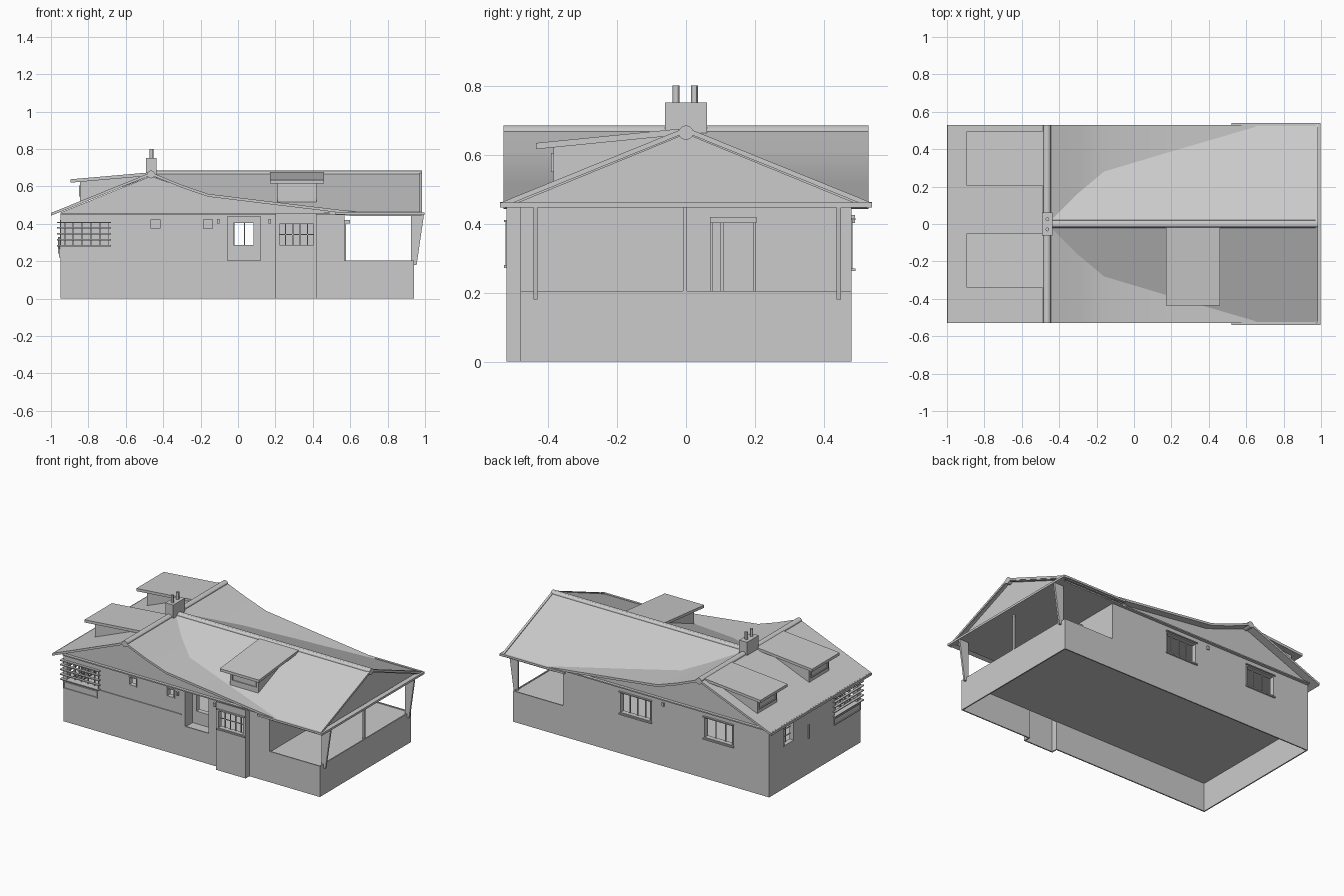
import bpy
import bmesh
from mathutils import Matrix, Vector

old = bpy.data.objects.get("Cube")
if old:
    bpy.data.objects.remove(old)

GREY = (0.6, 0.6, 0.6, 1)
plaster = bpy.data.materials.new("mid grey")
plaster.use_nodes = True
plaster.diffuse_color = GREY
for node in plaster.node_tree.nodes:
    if node.type == 'BSDF_PRINCIPLED':
        node.inputs["Base Color"].default_value = GREY


def finish(name, bm):
    bmesh.ops.recalc_face_normals(bm, faces=bm.faces)
    me = bpy.data.meshes.new(name)
    bm.to_mesh(me)
    bm.free()
    me.materials.append(plaster)
    ob = bpy.data.objects.new(name, me)
    bpy.context.scene.collection.objects.link(ob)
    return ob


def smooth(ob):
    bpy.ops.object.select_all(action='DESELECT')
    bpy.context.view_layer.objects.active = ob
    ob.select_set(True)
    bpy.ops.object.shade_smooth_by_angle()


def boxes(name, spans):
    """One object from boxes given as ((x0, x1), (y0, y1), (z0, z1))."""
    bm = bmesh.new()
    for span in spans:
        mid = Vector([(a + b) / 2 for a, b in span])
        size = Vector([abs(b - a) for a, b in span])
        bmesh.ops.create_cube(bm, size=1, matrix=Matrix.Translation(mid) @ Matrix.Diagonal(size.to_4d()))
    return finish(name, bm)


def prism(name, pts, axis, a, b):
    """Extrude a profile in xz (axis 'y') or yz (axis 'x') from a to b."""
    bm = bmesh.new()
    place = (lambda u, v, w: (u, w, v)) if axis == 'y' else (lambda u, v, w: (w, u, v))
    lo = [bm.verts.new(place(u, v, a)) for u, v in pts]
    hi = [bm.verts.new(place(u, v, b)) for u, v in pts]
    n = len(pts)
    bm.faces.new(lo)
    bm.faces.new(hi[::-1])
    for i in range(n):
        bm.faces.new((lo[i], lo[(i + 1) % n], hi[(i + 1) % n], hi[i]))
    return finish(name, bm)


def strip(pts, thick):
    return pts + [(u, v - thick) for u, v in reversed(pts)]


def rod(name, p, q, r, sides=12):
    p, q = Vector(p), Vector(q)
    bm = bmesh.new()
    turn = (q - p).to_track_quat('Z', 'Y').to_matrix().to_4x4()
    bmesh.ops.create_cone(bm, cap_ends=True, segments=sides, radius1=r, radius2=r,
                          depth=(q - p).length, matrix=Matrix.Translation((p + q) / 2) @ turn)
    smooth(finish(name, bm))


def cut(ob, spans):
    """Cut box-shaped openings out of a wall."""
    cutter = boxes("opening_cutter", spans)
    cutter.hide_render = True
    mod = ob.modifiers.new("openings", 'BOOLEAN')
    mod.operation, mod.solver, mod.object = 'DIFFERENCE', 'EXACT', cutter
    bpy.context.view_layer.objects.active = ob
    bpy.ops.object.modifier_apply(modifier=mod.name)
    bpy.data.objects.remove(cutter)


def window(name, axis, span, zs, face, out, bars=3, rails=1, sill=0.0):
    """Frame, mullions and optional sill around an opening on a wall plane."""
    (a, b), (c, d), t = span, zs, 0.006
    depth = (face - out * 0.03, face + out * 0.003)
    parts = [((a, b), depth, (c, c + t)), ((a, b), depth, (d - t, d)),
             ((a, a + t), depth, (c, d)), ((b - t, b), depth, (c, d))]
    thin = (face - out * 0.026, face - out * 0.02)
    for i in range(1, bars):
        m = a + (b - a) * i / bars
        parts.append(((m - 0.003, m + 0.003), thin, (c, d)))
    for i in range(1, rails):
        m = c + (d - c) * i / rails
        parts.append(((a, b), thin, (m - 0.002, m + 0.002)))
    if sill:
        ledge = (face, face + out * sill)
        parts += [((a - 0.005, b + 0.005), ledge, (c - 0.008, c)),
                  ((a - 0.005, b + 0.005), ledge, (d, d + 0.006))]
    if axis == 'y':
        parts = [(v, u, z) for u, v, z in parts]
    boxes(name, parts)


# Long walls with the curved gable outline
outline = [(-0.95, 0), (0.94, 0), (0.94, 0.205), (0.57, 0.205), (0.57, 0.458),
           (-0.16, 0.545), (-0.465, 0.655), (-0.95, 0.46)]
front = prism("front_wall", outline, 'y', -0.48, -0.472)
back = prism("back_wall", outline, 'y', 0.472, 0.48)
left_end = boxes("bedroom_end_wall", [((-0.95, -0.942), (-0.473, 0.473), (0, 0.46))])
boxes("porch_end_wall", [((0.932, 0.94), (-0.473, 0.473), (0, 0.205))])
porch_wall = boxes("porch_inner_wall", [((0.56, 0.57), (-0.473, 0.473), (0.19, 0.455))])
boxes("floor", [((-0.945, 0.935), (-0.475, 0.475), (0.19, 0.2))])
boxes("ceiling", [((-0.945, 0.97), (-0.5, 0.5), (0.447, 0.455))])

# Hollow projecting bay and recessed entrance
bay = boxes("front_bay", [((0.2, 0.42), (-0.52, -0.512), (0, 0.455))])
boxes("bay_sides", [(s, (-0.513, -0.473), (0, 0.455)) for s in ((0.2, 0.208), (0.412, 0.42))])
entry = boxes("entrance_panel", [((-0.06, 0.125), (-0.4, -0.392), (0.195, 0.45))])
boxes("entrance_jambs", [(s, (-0.475, -0.395), (0.195, 0.45))
                         for s in ((-0.063, -0.055), (0.12, 0.128))])

# Openings
through = (-0.6, -0.3)
small_spans = ((-0.47, -0.41), (-0.19, -0.13))
back_spans = ((-0.08, 0.15), (-0.685, -0.47))
cut(front, [((-0.055, 0.12), through, (0.205, 0.44)), ((-0.93, -0.69), through, (0.28, 0.41)),
            ((0.208, 0.412), through, (-0.1, 0.445))] + [(s, through, (0.37, 0.43)) for s in small_spans])
cut(bay, [((0.215, 0.41), through, (0.28, 0.405))])
cut(entry, [((-0.03, 0.09), through, (0.28, 0.41))])
cut(back, [(s, (0.4, 0.6), (0.27, 0.41)) for s in back_spans])
cut(left_end, [((-1, -0.9), (0.22, 0.33), (0.28, 0.42)), ((-1, -0.9), (-0.45, -0.2), (0.28, 0.41))])
cut(porch_wall, [((0.5, 0.6), (0.07, 0.2), (0.205, 0.405))])

# Windows
for i, s in enumerate(small_spans):
    window(f"small_window_{i}", 'x', s, (0.37, 0.43), -0.48, -1, 1)
for i, s in enumerate(back_spans):
    window(f"back_window_{i}", 'x', s, (0.27, 0.41), 0.48, 1, 4 - i, 1, 0.012)
window("bay_window", 'x', (0.215, 0.41), (0.28, 0.405), -0.52, -1, 5, 2, 0.008)
window("entrance_window", 'x', (-0.03, 0.09), (0.28, 0.41), -0.4, -1, 1)
window("end_window", 'y', (0.22, 0.33), (0.28, 0.42), -0.95, -1, 2, 3)
window("corner_window_front", 'x', (-0.93, -0.69), (0.28, 0.41), -0.48, -1, 5)
window("corner_window_end", 'y', (-0.45, -0.2), (0.28, 0.41), -0.95, -1, 5)

# Corner sun slats and planter frame below
slats = []
for z in (0.28, 0.312, 0.344, 0.376, 0.405):
    slats += [((-0.967, -0.68), (-0.497, -0.48), (z, z + 0.006)),
              ((-0.967, -0.95), (-0.497, -0.19), (z, z + 0.006))]
boxes("corner_slats", slats)
window("planter_front", 'x', (-0.95, -0.7), (0.22, 0.268), -0.483, -1, 3)
window("planter_end", 'y', (-0.48, -0.2), (0.22, 0.268), -0.953, -1, 3)
boxes("wall_ledge", [((-0.95, -0.08), (-0.486, -0.478), (0.274, 0.281))])

# Wall lamps, end pipe, porch door
boxes("wall_lamps", [((x - 0.007, x + 0.007), y, (0.402, 0.425)) for x, y in
                     ((-0.105, (-0.495, -0.478)), (0.17, (-0.495, -0.478)), (-0.17, (0.478, 0.49)))])
rod("end_pipe", (-0.957, 0.07, 0.24), (-0.957, 0.07, 0.33), 0.006, 8)
boxes("porch_door", [((0.553, 0.56), (0.11, 0.2), (0.2, 0.405)),
                     ((0.55, 0.578), (0.07, 0.078), (0.2, 0.405)),
                     ((0.55, 0.578), (0.1, 0.11), (0.2, 0.405)),
                     ((0.55, 0.578), (0.195, 0.203), (0.2, 0.405)),
                     ((0.55, 0.6), (0.07, 0.205), (0.402, 0.42))])
boxes("porch_wall_plate", [((0.569, 0.572), (0.22, 0.275), (0.295, 0.318))])

# Porch posts and beam
fin = [(0.925, 0.455), (0.995, 0.455), (0.955, 0.18), (0.94, 0.18), (0.94, 0.2), (0.925, 0.2)]
for name, y in (("front", -0.437), ("back", 0.443)):
    prism(f"{name}_porch_post", fin, 'y', y - 0.006, y + 0.006)
boxes("middle_porch_post", [((0.925, 0.937), (-0.008, 0.003), (0.2, 0.455))])
boxes("porch_beam", [((0.965, 0.998), (-0.54, 0.54), (0.447, 0.461))])

# Roof: cross gable with a smooth sweeping slope
sweep = [(-1.0, 0.458), (-0.465, 0.675), (-0.3, 0.608), (-0.16, 0.56), (0.2, 0.516), (0.65, 0.462)]
smooth(prism("cross_roof", strip(sweep, 0.015), 'y', -0.53, 0.53))

# Roof: long gable trimmed just under its valleys
bm = bmesh.new()
for side in (-1, 1):
    plan = [(-0.465, 0), (-0.465, 0.02), (-0.3, 0.18), (-0.16, 0.3), (0.2, 0.41), (0.6, 0.53),
            (0.98, 0.53), (0.98, 0)]
    top = [bm.verts.new((x, side * y, 0.675 - 0.41 * y)) for x, y in plan]
    low = [bm.verts.new((v.co.x, v.co.y, v.co.z - 0.015)) for v in top]
    bm.faces.new(top)
    bm.faces.new(low[::-1])
    for i in range(len(top)):
        j = (i + 1) % len(top)
        bm.faces.new((top[i], top[j], low[j], low[i]))
finish("long_roof", bm)
prism("porch_gable", [(-0.51, 0.452), (0.51, 0.452), (0, 0.662)], 'x', 0.945, 0.96)
verge = [(-0.535, 0.462), (0, 0.679), (0.535, 0.462)]
prism("porch_verge", strip(verge, 0.015), 'x', 0.97, 0.985)

# Ridge caps and gutters
rod("cross_ridge", (-0.465, -0.53, 0.664), (-0.465, 0.53, 0.664), 0.021)
rod("long_ridge", (-0.465, 0, 0.664), (0.985, 0, 0.664), 0.021)
rod("end_gutter", (-0.993, -0.53, 0.455), (-0.993, 0.53, 0.455), 0.007, 8)
boxes("side_gutters", [((0.52, 0.985), (s * 0.525, s * 0.54), (0.45, 0.463)) for s in (-1, 1)])

# Dormers on the end slope
for name, y0, y1 in (("front", -0.34, -0.05), ("back", 0.207, 0.495)):
    slab = [(-0.895, 0.638), (-0.47, 0.675)]
    prism(f"{name}_dormer_roof", strip(slab, 0.018), 'y', y0, y1)
    body = [(-0.845, 0.515), (-0.845, 0.63), (-0.5, 0.66), (-0.5, 0.64)]
    prism(f"{name}_dormer_body", body, 'y', y0 + 0.04, y1 - 0.04)
    window(f"{name}_dormer_window", 'y', (y0 + 0.055, y1 - 0.055), (0.545, 0.605), -0.848, -1, 1)

# Dormer on the front slope
prism("side_dormer_roof", strip([(-0.435, 0.634), (-0.02, 0.675)], 0.018), 'x', 0.17, 0.46)
prism("side_dormer_body", [(-0.385, 0.51), (-0.385, 0.625), (-0.05, 0.66), (-0.05, 0.645)],
      'x', 0.21, 0.42)
window("side_dormer_window", 'x', (0.225, 0.405), (0.55, 0.605), -0.388, -1, 1)

# Chimney
boxes("chimney", [((-0.493, -0.435), (-0.061, 0.061), (0.6, 0.752))])
for name, y in (("front", -0.029), ("back", 0.025)):
    rod(f"{name}_chimney_pot", (-0.463, y, 0.75), (-0.463, y, 0.801), 0.01)
